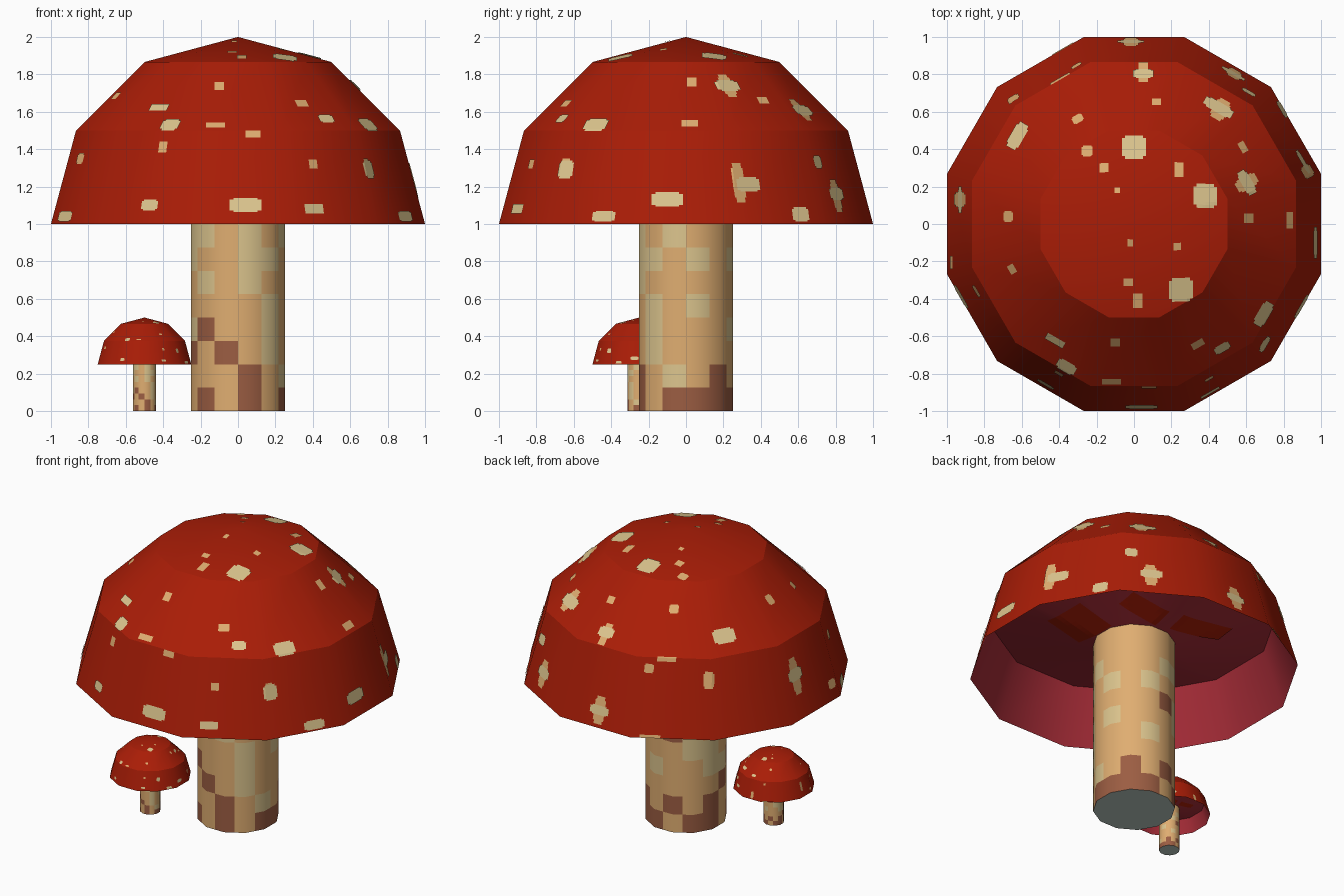
import bpy, bmesh, math
from mathutils import Vector
from mathutils.bvhtree import BVHTree

if "Cube" in bpy.data.objects:
    bpy.data.objects.remove(bpy.data.objects["Cube"])

SIDES = 12
K = 1 / math.cos(math.pi / SIDES)   # flat-to-flat width -> corner radius


def material(name, rgb):
    m = bpy.data.materials.new(name)
    m.diffuse_color = (*rgb, 1)
    m.use_nodes = True
    m.node_tree.nodes["Principled BSDF"].inputs["Base Color"].default_value = m.diffuse_color
    return m


RED = material("cap_red", (0.40, 0.012, 0.002))
PINK = material("gill_pink", (0.38, 0.025, 0.038))
CREAM = material("cream", (0.72, 0.56, 0.27))
TAN = material("tan", (0.74, 0.42, 0.165))
BROWN = material("brown", (0.33, 0.11, 0.055))
GREY = material("base_grey", (0.50, 0.59, 0.54))


def finish(bm, name, mats):
    mesh = bpy.data.meshes.new(name)
    bm.to_mesh(mesh)
    bm.free()
    for m in mats:
        mesh.materials.append(m)
    ob = bpy.data.objects.new(name, mesh)
    bpy.context.collection.objects.link(ob)
    return ob


def smooth_around(bm):
    """Smooth around the axis, keep every level ring edge sharp."""
    for f in bm.faces:
        f.smooth = True
    for e in bm.edges:
        if abs(e.verts[0].co.z - e.verts[1].co.z) < 1e-5:
            e.smooth = False


def ring(bm, r, z):
    """Corner ring with flat sides facing the axes."""
    a = [math.radians(30 * i + 15) for i in range(SIDES)]
    return [bm.verts.new((r * K * math.cos(t), r * K * math.sin(t), z)) for t in a]


def bridge(bm, low, high, mat=0):
    n = len(low)
    for i in range(n):
        j = (i + 1) % n
        bm.faces.new((low[i], low[j], high[j], high[i])).material_index = mat


# Cap: faceted dome; the pink underside rises from the rim, then slopes down to the stem
NECK = 1.2
bm = bmesh.new()
rim, mid, top = ring(bm, 1, 1), ring(bm, 0.866, 1.5), ring(bm, 0.5, 1.866)
bridge(bm, rim, mid)
bridge(bm, mid, top)
apex = bm.verts.new((0, 0, 2))
for i in range(SIDES):
    bm.faces.new((top[i], top[(i + 1) % SIDES], apex))
bm.normal_update()
dome = BVHTree.FromBMesh(bm)
inner, neck = ring(bm, 0.87, 1.37), ring(bm, 0.25, NECK)
bridge(bm, inner, rim, 1)
bridge(bm, neck, inner, 1)
smooth_around(bm)
bm.normal_update()
whole = BVHTree.FromBMesh(bm)
cap = finish(bm, "cap", [RED, PINK])

# Stem: twelve sides, each split down the middle so that colour blocks wrap the corners
# One string per block column, bottom to top: B brown, T tan, C cream
COLUMNS = ["BTTTCTCTTT", "BBTTTTTTTT", "BTTCTTCTTT", "TBTTTBTCTT", "BTTTCCTCTT", "BBTCCTCCTT",
           "TTBCTTCCTT", "BTTBTCTCTT", "TTBTTTTTTT", "BBTTTCCCTT", "TTCCCTCTTT", "BCTTTTTCTT"]
bm = bmesh.new()


def stem_ring(z):
    out = []
    for i in range(SIDES * 2):          # even: side middle, odd: corner
        r, t = 0.25 * (K if i % 2 else 1), math.radians(15 * i)
        out.append(bm.verts.new((r * math.cos(t), r * math.sin(t), z)))
    return out


rings = [stem_ring(0.125 * k) for k in range(9)] + [stem_ring(1.125), stem_ring(NECK)]
for k in range(10):
    for i in range(SIDES * 2):
        j = (i + 1) % (SIDES * 2)
        f = bm.faces.new((rings[k][i], rings[k][j], rings[k + 1][j], rings[k + 1][i]))
        f.material_index = "TCB".index(COLUMNS[i // 2][k])
        f.smooth = True
bm.faces.new(rings[0][::-1]).material_index = 3
for i in range(SIDES * 2):
    bm.edges.get((rings[0][i - 1], rings[0][i])).smooth = False
stem = finish(bm, "stem", [TAN, CREAM, BROWN, GREY])

# Cap spots: thin patches wrapped on the dome; each is (across, up, width, height)
FRONT = [(-.84, 1.35, .07, .06), (-.4, 1.41, .05, .06), (.4, 1.32, .05, .05), (.69, 1.3, .06, .1),
         (-.47, 1.1, .1, .06), (.04, 1.1, .17, .08), (.41, 1.08, .1, .05), (-.92, 1.04, .14, .06),
         (.89, 1.04, .14, .06), (.08, 1.48, .08, .04)]
SIDE = [(-.64, 1.29, .09, .1), (-.9, 1.08, .1, .05), (-.1, 1.13, .17, .08), (.28, 1.22, .07, .22),
        (.33, 1.21, .14, .08), (.61, 1.05, .1, .08), (.7, 1.33, .08, .07), (.8, 1.15, .08, .18),
        (.8, 1.16, .14, .07)]
TOP = [(0, .41, .13, .13), (.38, .15, .13, .13), (.25, -.35, .13, .13), (.02, -.41, .05, .08),
       (-.03, -.31, .05, .04), (-.02, -.1, .03, .04), (.23, -.12, .04, .04), (.24, .29, .05, .08),
       (-.16, .3, .05, .05), (-.25, .39, .06, .06), (-.09, .18, .03, .03), (.12, .65, .05, .05),
       (.05, .8, .11, .07), (.05, .81, .05, .15), (-.3, .56, .06, .06), (-.62, .47, .15, .1),
       (.45, .62, .17, .08), (.46, .61, .08, .16), (.6, .22, .14, .08), (.6, .22, .07, .17),
       (.61, .03, .05, .07), (-.67, .04, .06, .07), (-.65, -.24, .05, .05), (-.42, -.62, .11, .05),
       (-.36, -.76, .11, .08), (-.1, -.63, .05, .06), (.34, -.64, .07, .05),
       (.69, -.48, .14, .09), (.58, .41, .06, .05), (.83, .02, .09, .05), (-.12, -.84, .1, .04),
       (.47, -.66, .09, .06)]
# Back and left spots: (compass angle, up, width, height)
AROUND = [(110, 1.43, .06, .06), (134, 1.37, .07, .11), (91, 1.11, .08, .18), (91, 1.11, .14, .06),
          (172, 1.27, .08, .24), (172, 1.28, .14, .08), (192, 1.1, .07, .06),
          (117, 1.49, .12, .03), (112, 1.01, .13, .02)]
GRID = 8


def spot(bm, origin, direction, w, h):
    hit, n, _, _ = dome.ray_cast(Vector(origin), Vector(direction))
    if hit is None:
        return
    if n.dot(Vector(direction)) > 0:
        n = -n
    if n.z > 0.9:                       # spots on the crown line up with the axes
        across = (Vector((1, 0, 0)) - n * n.x).normalized()
    else:
        across = Vector((0, 0, 1)).cross(n).normalized()
    up = n.cross(across)
    cream = w * h > 0.0045 and h <= 1.3 * w
    rows = []
    for j in range(GRID + 1):
        row = []
        for i in range(GRID + 1):
            p = hit + across * (i / GRID - 0.5) * w + up * (j / GRID - 0.5) * h
            q, m, _, _ = dome.find_nearest(p)
            m = m if m.dot(n) > 0 else -m
            row.append(bm.verts.new(q + m * (0.006 if cream else 0.004)))
        rows.append(row)
    for j in range(GRID):
        for i in range(GRID):
            if i in (0, GRID - 1) and j in (0, GRID - 1) and min(w, h) > 0.05:
                continue                # nipped corners
            f = bm.faces.new((rows[j][i], rows[j][i + 1], rows[j + 1][i + 1], rows[j + 1][i]))
            f.material_index = 0 if cream else 1


def make_spots(name, step):
    bm = bmesh.new()
    for x, y, w, h in TOP[::step]:
        spot(bm, (x, y, 3), (0, 0, -1), w, h)
    for x, z, w, h in FRONT[::step]:
        spot(bm, (x, -3, z), (0, 1, 0), w, h)
    for y, z, w, h in SIDE[::step]:
        spot(bm, (3, y, z), (-1, 0, 0), w, h)
    for a, z, w, h in AROUND[::step]:
        c, s = math.cos(math.radians(a)), math.sin(math.radians(a))
        spot(bm, (3 * c, 3 * s, z), (-c, -s, 0), w, h)
    bmesh.ops.delete(bm, geom=[v for v in bm.verts if not v.link_faces], context='VERTS')
    return finish(bm, name, [CREAM, TAN])


spots = make_spots("cap_spots", 1)
small_spots = make_spots("small_cap_spots", 2)

# Red stains wrapped on the underside
bm = bmesh.new()
for x, y, w, d in [(0.39, -0.07, 0.26, 0.32), (0.2, 0.34, 0.3, 0.14), (-0.25, 0.36, 0.4, 0.14)]:
    rows = []
    for j in range(GRID + 1):
        row = []
        for i in range(GRID + 1):
            px, py = x + (i / GRID - 0.5) * w, y + (j / GRID - 0.5) * d
            q = whole.ray_cast(Vector((px, py, 0.5)), Vector((0, 0, 1)))[0]
            row.append(bm.verts.new(q - Vector((0, 0, 0.005))))
        rows.append(row)
    for j in range(GRID):
        for i in range(GRID):
            bm.faces.new((rows[j][i], rows[j + 1][i], rows[j + 1][i + 1], rows[j][i + 1]))
stains = finish(bm, "underside_stains", [RED])

# Small mushroom: quarter-size copy beside the stem
small_parts = [small_spots]
for ob in (cap, stem, stains):
    small = ob.copy()
    small.name = "small_" + ob.name
    bpy.context.collection.objects.link(small)
    small_parts.append(small)
for ob in small_parts:
    ob.scale = (0.25, 0.25, 0.25)
    ob.location = (-0.5, -0.25, 0)
